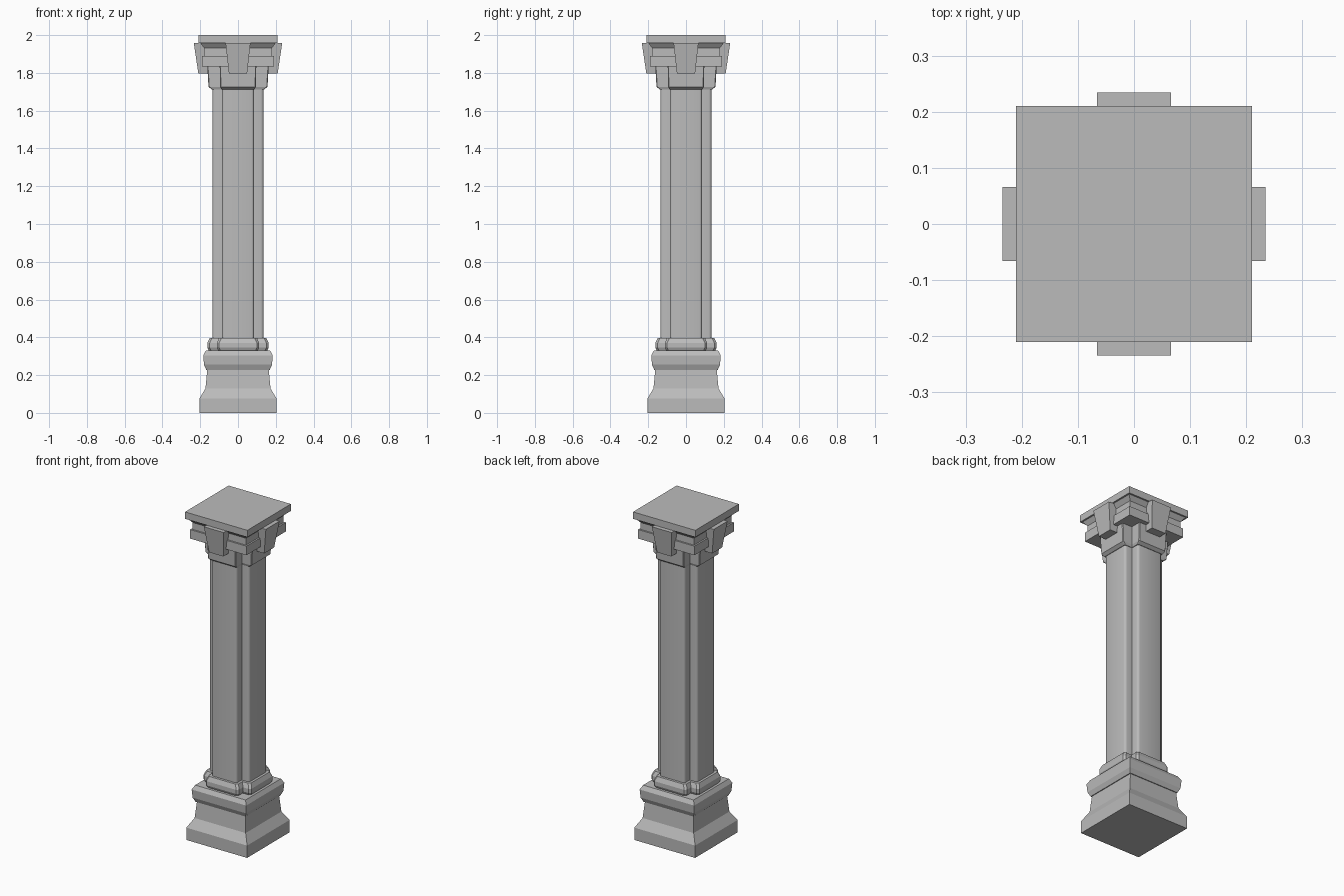
import bpy, bmesh
from math import cos, sin, pi, radians

if "Cube" in bpy.data.objects:
    bpy.data.objects.remove(bpy.data.objects["Cube"])

stone = bpy.data.materials.new("grey stone")
stone.use_nodes = True
COLOUR = (0.5, 0.5, 0.5, 1)
stone.diffuse_color = COLOUR
stone.node_tree.nodes["Principled BSDF"].inputs["Base Color"].default_value = COLOUR


def square(h):
    return [(-h, -h), (h, -h), (h, h), (-h, h)]


def cross(reach, arm, bevel, steps=1):
    """Plus-shaped outline: one arm with rounded corners, turned four times."""
    corner = [(reach - bevel * (1 - cos(t)), arm - bevel * (1 - sin(t)))
              for t in (i * pi / 2 / steps for i in range(steps + 1))]
    points = [(x, -y) for x, y in reversed(corner)] + corner + [(arm, arm)]
    outline = []
    for _ in range(4):
        outline += points
        points = [(-y, x) for x, y in points]
    return outline


def loft(name, levels, smooth=False):
    """Join horizontal outlines, each given as (z, outline), into a closed solid."""
    bm = bmesh.new()
    rings = [[bm.verts.new((x, y, z)) for x, y in outline] for z, outline in levels]
    for low, high in zip(rings, rings[1:]):
        for i in range(len(low)):
            j = (i + 1) % len(low)
            bm.faces.new((low[i], low[j], high[j], high[i]))
    bm.faces.new(rings[0][::-1])
    bm.faces.new(rings[-1])
    mesh = bpy.data.meshes.new(name)
    bm.to_mesh(mesh)
    bm.free()
    mesh.materials.append(stone)
    obj = bpy.data.objects.new(name, mesh)
    bpy.context.collection.objects.link(obj)
    if smooth:
        bpy.ops.object.select_all(action='DESELECT')
        obj.select_set(True)
        bpy.context.view_layer.objects.active = obj
        bpy.ops.object.shade_smooth_by_angle(angle=radians(35))
    return obj


# Pedestal: plinth, sloped dado and square cushion moulding
loft("pedestal", [(z, square(h)) for z, h in (
    (0, 0.205), (0.075, 0.205), (0.13, 0.172), (0.228, 0.163))])
loft("cushion_moulding", [(z, square(h)) for z, h in (
    (0.228, 0.168), (0.255, 0.18), (0.305, 0.184), (0.33, 0.17))])

# Plus-shaped collar and shaft
loft("base_collar", [(z, cross(r, a, 0.012)) for z, r, a in (
    (0.33, 0.155, 0.105), (0.345, 0.162, 0.112),
    (0.37, 0.162, 0.112), (0.397, 0.15, 0.1))])
loft("shaft", [(z, cross(0.135, 0.085, 0.014, 3)) for z in (0.39, 1.725)], smooth=True)

# Capital: plus-shaped neck, square tiers and top slab
loft("capital_neck", [(z, cross(r, a, 0.004)) for z, r, a in (
    (1.712, 0.138, 0.088), (1.726, 0.156, 0.094), (1.84, 0.163, 0.097))])
loft("capital_tier", [(z, square(h)) for z, h in ((1.835, 0.19), (1.89, 0.19))])
loft("capital_upper_tier", [(z, square(h)) for z, h in (
    (1.89, 0.18), (1.932, 0.18), (1.958, 0.2))])
loft("top_slab", [(z, square(0.21)) for z in (1.958, 2.0)])

# Tapered keystone on each side of the capital
for i, side in enumerate(("front", "right", "back", "left")):
    key = loft(side + "_keystone", [
        (z, [(-w, -d), (w, -d), (w, -0.1), (-w, -0.1)])
        for z, w, d in ((1.797, 0.048, 0.21), (1.957, 0.066, 0.234))])
    key.rotation_euler.z = -i * pi / 2
